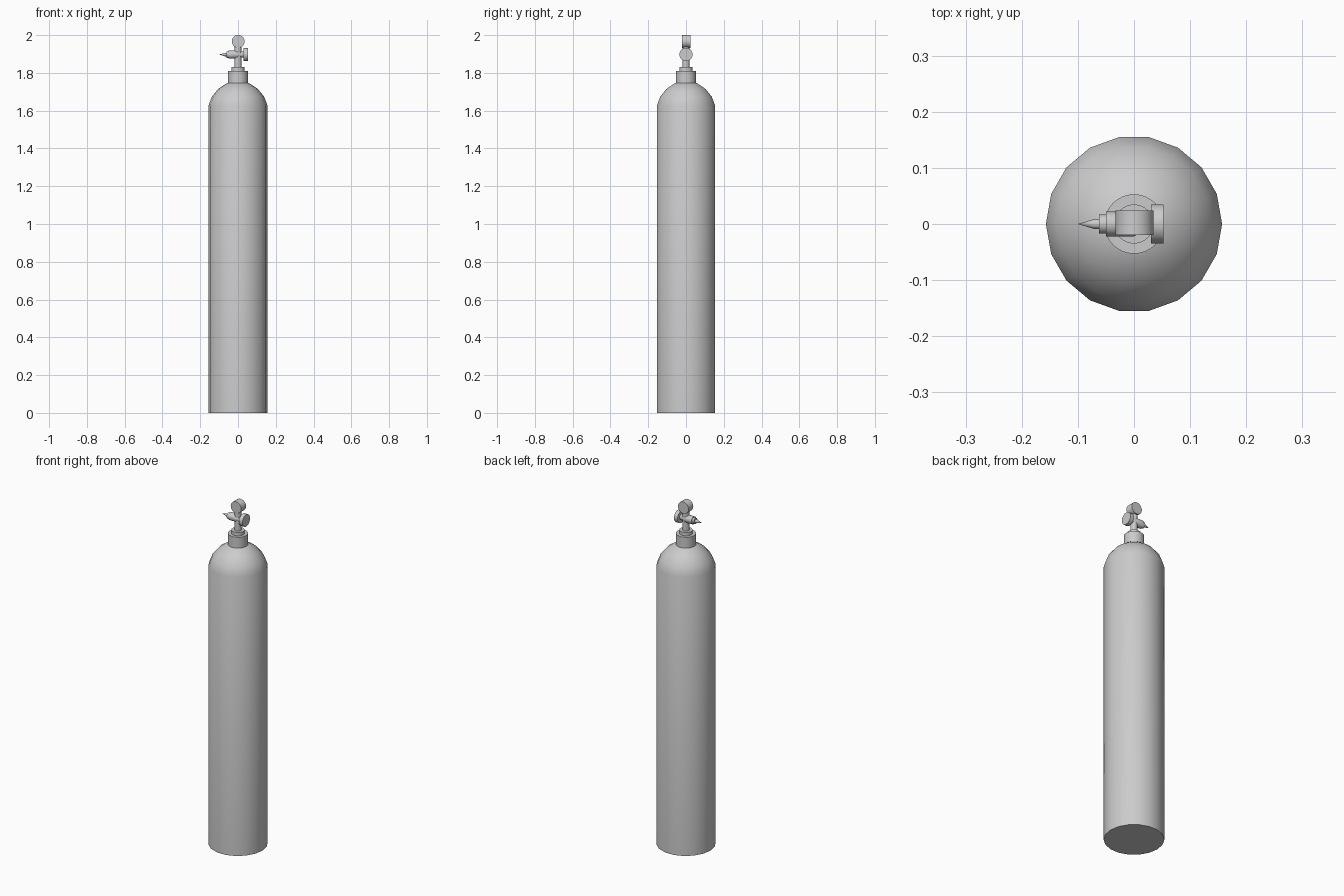
import bpy, bmesh, math
from mathutils import Matrix

if "Cube" in bpy.data.objects:
    bpy.data.objects.remove(bpy.data.objects["Cube"])


def lathe(name, profile, sides, matrix=Matrix(), angle=35):
    """Revolve (radius, height) points about local z, ends on the axis are single points."""
    bm = bmesh.new()
    rings = []
    for r, z in profile:
        if r == 0:
            rings.append([bm.verts.new((0, 0, z))])
        else:
            rings.append([bm.verts.new((r * math.cos(2 * math.pi * i / sides),
                                        r * math.sin(2 * math.pi * i / sides), z))
                          for i in range(sides)])
    for a, b in zip(rings, rings[1:]):
        for i in range(sides):
            j = (i + 1) % sides
            if len(a) == 1:
                bm.faces.new((a[0], b[j], b[i]))
            elif len(b) == 1:
                bm.faces.new((a[i], a[j], b[0]))
            else:
                bm.faces.new((a[i], a[j], b[j], b[i]))
    # Flat caps on open ends
    for ring in (rings[0], rings[-1]):
        if len(ring) > 1:
            bm.faces.new(ring)
    bmesh.ops.recalc_face_normals(bm, faces=bm.faces)
    bm.transform(matrix)
    mesh = bpy.data.meshes.new(name)
    bm.to_mesh(mesh)
    bm.free()
    obj = bpy.data.objects.new(name, mesh)
    bpy.context.collection.objects.link(obj)
    bpy.ops.object.select_all(action='DESELECT')
    bpy.context.view_layer.objects.active = obj
    obj.select_set(True)
    bpy.ops.object.shade_smooth_by_angle(angle=math.radians(angle))
    return obj


# Tank with rounded shoulder
lathe("tank", [(0.157, 0), (0.157, 1.625), (0.138, 1.675), (0.105, 1.715),
               (0.06, 1.745), (0.03, 1.752)], 18)

# Neck collar, seat ring and valve stem
lathe("neck_collar", [(0.053, 1.745), (0.053, 1.81)], 32)
lathe("neck_ring", [(0.035, 1.80), (0.035, 1.83)], 24)
lathe("valve_stem", [(0.018, 1.82), (0.018, 1.95)], 16)

# Horizontal valve: local z points along world x
along_x = Matrix.Translation((0, 0, 1.897)) @ Matrix.Rotation(math.pi / 2, 4, 'Y')
lathe("valve_nozzle", [(0, -0.1), (0.009, -0.07), (0.009, -0.062), (0.017, -0.062),
                       (0.017, -0.05), (0.022, -0.05), (0.022, 0.0),
                       (0.016, 0.012), (0.016, 0.035)], 20, along_x)
lathe("valve_handwheel", [(0.035, 0.03), (0.035, 0.053)], 20, along_x)

# Pressure gauge: local z points along the front-back axis
along_y = Matrix.Translation((0.001, 0.002, 1.967)) @ Matrix.Rotation(math.pi / 2, 4, 'X')
lathe("pressure_gauge", [(0.034, -0.022), (0.034, 0.022)], 20, along_y)
